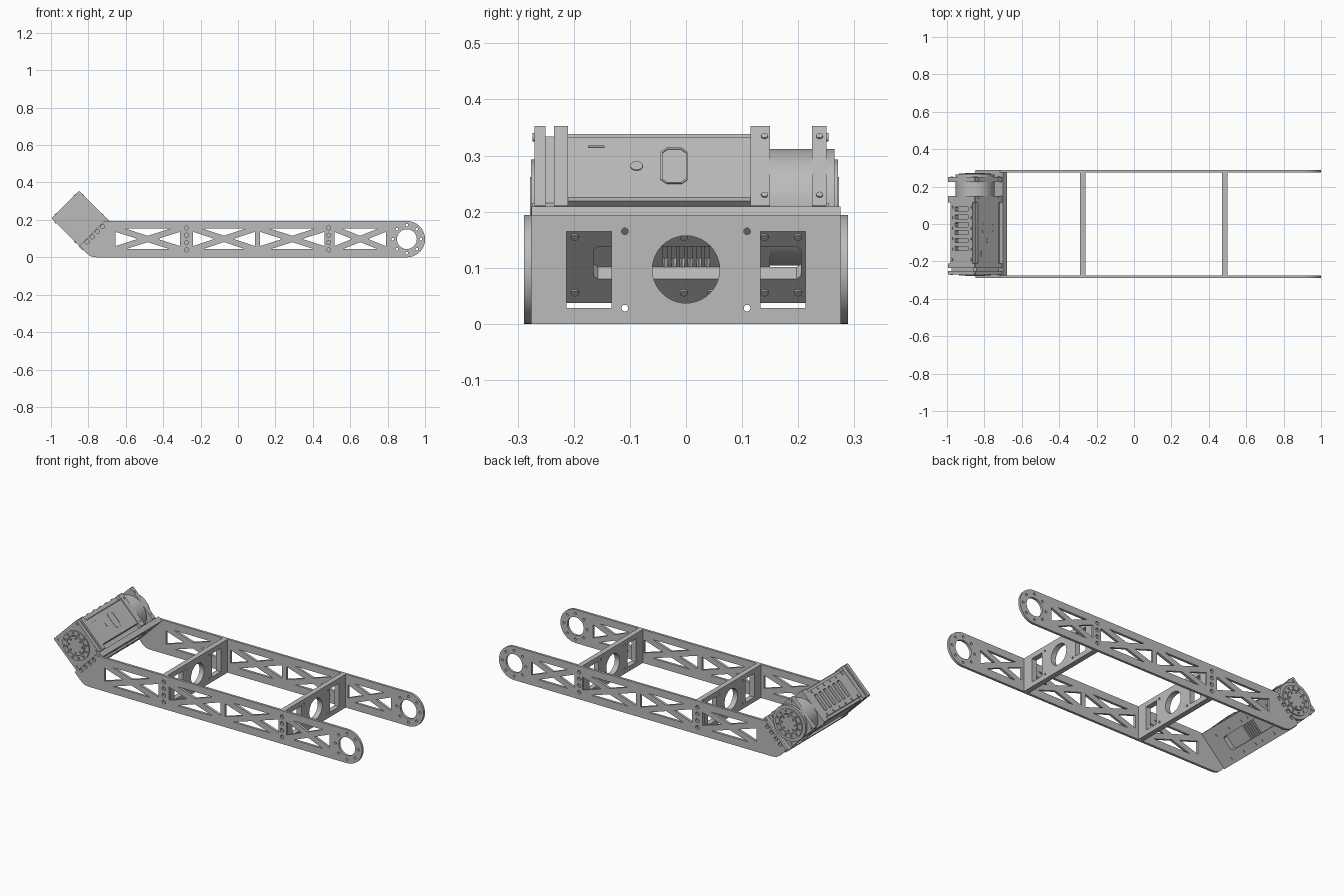
import bpy, bmesh
from math import sin, cos, pi, sqrt
from mathutils import Matrix, Vector

if "Cube" in bpy.data.objects:
    bpy.data.objects.remove(bpy.data.objects["Cube"])

grey = bpy.data.materials.new("aluminium grey")
grey.use_nodes = True
grey.diffuse_color = (0.5, 0.5, 0.5, 1)
grey.node_tree.nodes["Principled BSDF"].inputs["Base Color"].default_value = (0.5, 0.5, 0.5, 1)

# Drawing frames: each gives origin, sheet x, sheet y; thickness runs along the normal
Q = 1 / sqrt(2)
MOTOR = Vector((-0.85, 0, 0.208))
UP_RIGHT, DOWN_RIGHT = Vector((Q, 0, Q)), Vector((Q, 0, -Q))
X, Y, Z, O = Vector((1, 0, 0)), Vector((0, 1, 0)), Vector((0, 0, 1)), Vector((0, 0, 0))
SIDE = (O, X, Z)                      # normal is -y
CROSS = (O, Y, Z)                     # normal is +x
AXIAL = (MOTOR, UP_RIGHT, DOWN_RIGHT)  # normal is +y
LOWER = (MOTOR, Y, UP_RIGHT)          # normal is down-right
UPPER = (MOTOR, DOWN_RIGHT, Y)        # normal is up-right


def circle(x, y, r, n=24):
    return [(x + r * cos(2 * pi * i / n), y + r * sin(2 * pi * i / n)) for i in range(n)]


def ring(x, y, r, count, size):
    return [circle(px, py, size, 12) for px, py in circle(x, y, r, count)]


def rect(x0, x1, y0, y1, c=0.0):
    if c == 0:
        return [(x0, y0), (x1, y0), (x1, y1), (x0, y1)]
    return [(x0 + c, y0), (x1 - c, y0), (x1, y0 + c), (x1, y1 - c),
            (x1 - c, y1), (x0 + c, y1), (x0, y1 - c), (x0, y0 + c)]


def plate(name, loops, frame, lo, hi):
    """Extrude outlines (inner loops become holes) from lo to hi along the frame normal."""
    cu = bpy.data.curves.new(name, 'CURVE')
    cu.dimensions, cu.fill_mode, cu.extrude = '2D', 'BOTH', (hi - lo) / 2
    for loop in loops:
        sp = cu.splines.new('POLY')
        sp.points.add(len(loop) - 1)
        for p, (x, y) in zip(sp.points, loop):
            p.co = (x, y, 0, 1)
        sp.use_cyclic_u = True
    tmp = bpy.data.objects.new(name + "_outline", cu)
    bpy.context.collection.objects.link(tmp)
    bpy.context.view_layer.update()
    me = bpy.data.meshes.new_from_object(tmp.evaluated_get(bpy.context.evaluated_depsgraph_get()))
    bpy.data.objects.remove(tmp)
    o, u, v = frame
    n = u.cross(v)
    m = Matrix((u, v, n)).transposed().to_4x4()
    m.translation = o + n * (lo + hi) / 2
    me.transform(m)
    bm = bmesh.new()
    bm.from_mesh(me)
    bmesh.ops.remove_doubles(bm, verts=bm.verts, dist=1e-5)
    bmesh.ops.recalc_face_normals(bm, faces=bm.faces)
    bm.to_mesh(me)
    bm.free()
    me.materials.clear()
    me.materials.append(grey)
    ob = bpy.data.objects.new(name, me)
    bpy.context.collection.objects.link(ob)
    bpy.ops.object.select_all(action='DESELECT')
    ob.select_set(True)
    bpy.context.view_layer.objects.active = ob
    bpy.ops.object.shade_smooth_by_angle(angle=0.6)
    return ob


def truss(x0, x1, z0=0.043, z1=0.153, t=0.017):
    """Four triangular windows that leave an X of struts."""
    xc, zc = (x0 + x1) / 2, (z0 + z1) / 2
    k = t * (x1 - x0) / (z1 - z0)
    return [[(x0, z0 + t), (xc - k, zc), (x0, z1 - t)],
            [(x1, z0 + t), (xc + k, zc), (x1, z1 - t)],
            [(x0 + k, z1), (xc, zc + t), (x1 - k, z1)],
            [(x0 + k, z0), (xc, zc - t), (x1 - k, z0)]]


# Side plates: rounded eye end, truss windows, bolt holes, slanted motor end
EYE_X, R = 0.903, 0.097
BEAMS = (-0.275, 0.485)
outline = [(EYE_X + R * sin(pi * i / 32), R - R * cos(pi * i / 32)) for i in range(33)]
outline += [(-0.716, 2 * R), (-0.848, 0.062), (-0.812, 0.024), (-0.797, 0.011), (-0.78, 0.003), (-0.755, 0)]
holes = [circle(EYE_X, R, 0.053, 32)] + ring(EYE_X, R, 0.075, 8, 0.007)
for span in ((-0.655, -0.31), (-0.24, 0.09), (0.118, 0.462), (0.515, 0.79)):
    holes += truss(*span)
side_bolts = [(x, z) for x in BEAMS for z in (0.04, 0.079, 0.118, 0.157)]
for a in (-0.058, -0.02, 0.02, 0.058):
    p = MOTOR + UP_RIGHT * a + DOWN_RIGHT * 0.12
    side_bolts.append((p.x, p.z))
holes += [circle(x, z, 0.011, 16) for x, z in side_bolts]
for s, label in ((1, "left"), (-1, "right")):
    lo, hi = sorted((-s * 0.275, -s * 0.289))
    plate(label + "_side_plate", [outline] + holes, SIDE, lo, hi)
    lo, hi = sorted((-s * 0.274, -s * 0.282))
    plate(label + "_side_bolts", [circle(x, z, 0.007, 12) for x, z in side_bolts], SIDE, lo, hi)

# Cross beams with a round opening and two windows
for x, label in zip(BEAMS, ("rear", "front")):
    loops = [rect(-0.275, 0.275, 0, 0.194), circle(0, 0.097, 0.06, 40)]
    for s in (-1, 1):
        loops.append(rect(*sorted((s * 0.133, s * 0.213)), 0.028, 0.165))
        loops += [circle(s * 0.109, z, 0.006, 12) for z in (0.028, 0.165)]
    plate(label + "_cross_beam", loops, CROSS, x - 0.015, x + 0.015)

# Slanted motor mount between the side plates
plate("motor_mount", [rect(-0.275, 0.275, -0.108, 0.106), rect(-0.165, 0.205, -0.047, 0.035, 0.008)],
      LOWER, 0.104, 0.134)
plate("mount_bolts", [circle(y, a, 0.007, 12) for y in (-0.198, -0.1, -0.004, 0.045, 0.14, 0.2)
                      for a in (-0.08, 0.06)], LOWER, 0.133, 0.138)

# Motor housing with bolted, vented covers on two faces
plate("motor_body", [rect(-0.1, 0.1, -0.08, 0.08, 0.004)], AXIAL, -0.22, 0.12)
vent_rows = {"upper": [-0.13 + 0.042 * i for i in range(6)], "lower": [-0.037 + 0.015 * i for i in range(6)]}
for label, s in (("lower", 1), ("upper", -1)):
    w = 0.004 if s > 0 else 0.011
    vents = [rect(y - w, y + w, -0.05, 0.05, 0.003) for y in vent_rows[label]]
    lo, hi = sorted((s * 0.079, s * 0.102))
    plate(label + "_motor_cover", [rect(-0.212, 0.118, -0.082, 0.082)] + vents, LOWER, lo, hi)
    lo, hi = sorted((s * 0.1, s * 0.107))
    plate(label + "_cover_bolts", [circle(-0.19 + 0.056 * i, a, 0.007, 12) for i in range(6)
                                   for a in (-0.071, 0.071)], LOWER, lo, hi)

# Motor flanges, groove and round gearbox
flange = rect(-0.104, 0.104, -0.104, 0.104, 0.004)
for label, lo, hi in (("front_end_cap", -0.27, -0.25), ("front_flange", -0.235, -0.21),
                      ("gearbox_flange", 0.115, 0.15), ("rear_flange", 0.225, 0.25)):
    plate(label, [flange], AXIAL, lo, hi)
plate("front_groove", [rect(-0.094, 0.094, -0.094, 0.094, 0.01)], AXIAL, -0.252, -0.233)
plate("gearbox", [circle(0, 0, 0.104, 64)], AXIAL, 0.14, 0.265)

# Output discs at both ends of the motor
for s, label in ((-1, "front"), (1, "rear")):
    base = 0.27 if s < 0 else 0.265
    for part, loops, d0, d1 in (
            ("output_ring", [circle(0, 0, 0.085, 48), circle(0, 0, 0.058, 48)]
             + ring(0, 0, 0.071, 12, 0.006), -0.002, 0.006),
            ("output_hub", [circle(0, 0, 0.054, 48)] + ring(0, 0, 0.042, 8, 0.005), -0.002, 0.008),
            ("corner_bolts", [circle(a, b, 0.008, 12) for a in (-0.088, 0.088) for b in (-0.088, 0.088)],
             -0.002 if s < 0 else -0.018, 0.004 if s < 0 else -0.011)):
        lo, hi = sorted((s * (base + d0), s * (base + d1)))
        plate(label + "_" + part, loops, AXIAL, lo, hi)

# Flange screws on the slanted faces
for s, label in ((1, "inner"), (-1, "outer")):
    lo, hi = sorted((s * 0.102, s * 0.107))
    plate(label + "_flange_screws", [circle(b, y, 0.006, 12) for b in (-0.074, 0.074)
                                     for y in (0.14, 0.238)], UPPER, lo, hi)

# Small access covers on the upper right face
plate("port_frame", [rect(-0.048, 0.041, -0.045, 0.003, 0.01), rect(-0.045, 0.038, -0.042, 0, 0.009)],
      UPPER, 0.099, 0.102)
plate("round_cover", [circle(-0.003, -0.088, 0.011, 20)], UPPER, 0.099, 0.102)
plate("status_strip", [rect(-0.053, -0.05, -0.175, -0.145)], UPPER, 0.099, 0.102)
